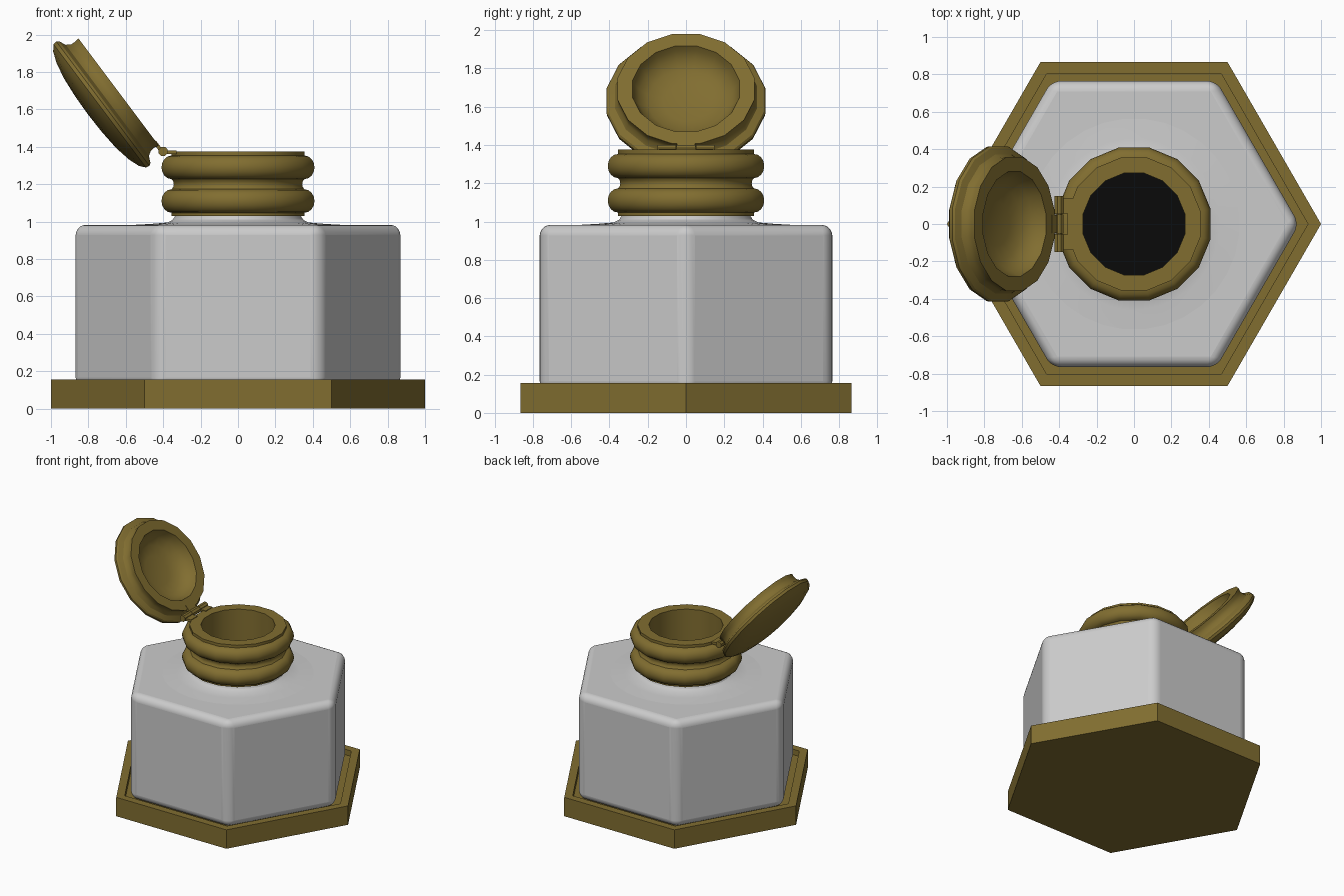
import bpy, bmesh
from math import sin, cos, pi, radians
from mathutils import Matrix, Vector

if "Cube" in bpy.data.objects:
    bpy.data.objects.remove(bpy.data.objects["Cube"])


def material(name, col):
    m = bpy.data.materials.new(name)
    m.diffuse_color = (*col, 1)
    m.use_nodes = True
    m.node_tree.nodes["Principled BSDF"].inputs["Base Color"].default_value = m.diffuse_color
    return m


BRASS = material("brass", (0.22, 0.155, 0.03))
INK = material("black_ink", (0.003, 0.003, 0.003))


def finish(bm, name, mat=None, matrix=None, smooth=32):
    bmesh.ops.remove_doubles(bm, verts=bm.verts, dist=1e-5)
    bmesh.ops.recalc_face_normals(bm, faces=bm.faces)
    if matrix:
        bm.transform(matrix)
    me = bpy.data.meshes.new(name)
    bm.to_mesh(me)
    bm.free()
    ob = bpy.data.objects.new(name, me)
    bpy.context.collection.objects.link(ob)
    if mat:
        me.materials.append(mat)
    if smooth:
        bpy.ops.object.select_all(action='DESELECT')
        ob.select_set(True)
        bpy.context.view_layer.objects.active = ob
        bpy.ops.object.shade_smooth_by_angle(angle=radians(smooth))
    return ob


def lathe(name, profile, n=16, phase=0.5, closed=False, mat=None, matrix=None, smooth=32):
    """Revolve (radius, z) points in n steps around z."""
    bm = bmesh.new()
    rings = []
    for r, z in profile:
        if r == 0:
            rings.append([bm.verts.new((0, 0, z))] * n)
        else:
            rings.append([bm.verts.new((r * cos(2 * pi * (i + phase) / n),
                                        r * sin(2 * pi * (i + phase) / n), z)) for i in range(n)])
    pairs = list(zip(rings, rings[1:])) + ([(rings[-1], rings[0])] if closed else [])
    for a, b in pairs:
        for i in range(n):
            j = (i + 1) % n
            bm.faces.new(list(dict.fromkeys((a[i], a[j], b[j], b[i]))))
    return finish(bm, name, mat, matrix, smooth)


def box(name, lo, hi, mat, matrix=None):
    lo, hi = Vector(lo), Vector(hi)
    bm = bmesh.new()
    bmesh.ops.create_cube(bm, size=1)
    bm.transform(Matrix.Translation((lo + hi) / 2) @ Matrix.Diagonal((*(hi - lo), 1)))
    return finish(bm, name, mat, matrix, 0)


# Hexagonal tray with a shallow recess
lathe("base_tray", [(0, 0), (1, 0), (1, .155), (.93, .155), (.93, .11), (0, .11)],
      n=6, phase=0, mat=BRASS, smooth=0)

# Rounded hexagonal bottle with a well cut into it
bm = bmesh.new()
bmesh.ops.create_cone(bm, cap_ends=True, segments=6, radius1=.883, radius2=.883, depth=.87,
                      matrix=Matrix.Translation((0, 0, .547)) @ Matrix.Rotation(pi / 6, 4, 'Z'))
# align corners with the x axis
a = max(bm.verts, key=lambda v: v.co.x).co
if abs(a.y) > .01:
    bm.transform(Matrix.Rotation(pi / 6, 4, 'Z'))
bottle = finish(bm, "bottle_body", smooth=45)
well = lathe("well_cutter", [(0, .5), (.28, .5), (.28, 1.3), (0, 1.3)], smooth=0)
well.hide_render = True
well.hide_viewport = True
bev = bottle.modifiers.new("round", 'BEVEL')
bev.width, bev.segments = .055, 5
cut = bottle.modifiers.new("well", 'BOOLEAN')
cut.object, cut.operation, cut.solver = well, 'DIFFERENCE', 'EXACT'
bottle.modifiers.new("normals", 'WEIGHTED_NORMAL').keep_sharp = True

# Neck flaring out of the shoulder
lathe("bottle_neck", [(.6, .98), (.46, .988), (.38, .995), (.35, 1.01), (.338, 1.03),
                      (.338, 1.06), (.28, 1.06), (.28, .97)], n=32, closed=True)

# Ink surface
lathe("ink", [(0, .5), (.279, .5), (.279, .8), (0, .8)], mat=INK)

# Brass collar: two round bulges with a groove between
prof = [(.277, 1.375), (.277, 1.03), (.362, 1.03), (.362, 1.045)]
for zc in (1.11, 1.29):
    for k in range(9):
        t = -pi / 2 + pi * k / 8
        prof.append((.362 + .055 * cos(t), zc + .063 * sin(t)))
    if zc < 1.2:
        prof += [(.353, 1.185), (.35, 1.2), (.353, 1.215)]
prof += [(.362, 1.375)]
lathe("collar", prof, closed=True, mat=BRASS)

# Lid frame: x runs from hinge across the lid, z is the lid's inner side
HX, HZ = -.40, 1.375
lid_m = Matrix(((-.6, 0, .8, HX), (0, -1, 0, 0), (.8, 0, .6, HZ), (0, 0, 0, 1)))
lid = [(0, -.125), (.12, -.122), (.2, -.105), (.25, -.07), (.275, -.03), (.285, 0),
       (.365, 0), (.36, -.025), (.362, -.05), (.378, -.075), (.415, -.092), (.423, -.105),
       (.42, -.125), (.39, -.15), (.33, -.172), (.24, -.19), (.12, -.2), (0, -.203)]
lathe("lid", lid, mat=BRASS, matrix=lid_m @ Matrix.Translation((.398, 0, 0)))

# Hinge: three knuckles, collar leaf and lid leaves
for name, y0, y1, r in (("front", -.15, -.053, .026), ("middle", -.05, .05, .026),
                        ("back", .053, .15, .026), ("pin", -.145, .145, .016)):
    lathe("hinge_" + name, [(0, y0), (r, y0), (r, y1), (0, y1)], n=8, mat=BRASS, smooth=0,
          matrix=Matrix.Translation((HX, 0, HZ)) @ Matrix.Rotation(-pi / 2, 4, 'X'))
for s in (-1, 1):
    y = sorted((s * .055, s * .14))
    box("collar_leaf", (-.39, y[0], 1.36), (-.33, y[1], 1.38), BRASS)
box("lid_leaf", (.0, -.048, -.016), (.07, .048, .004), BRASS, lid_m)
